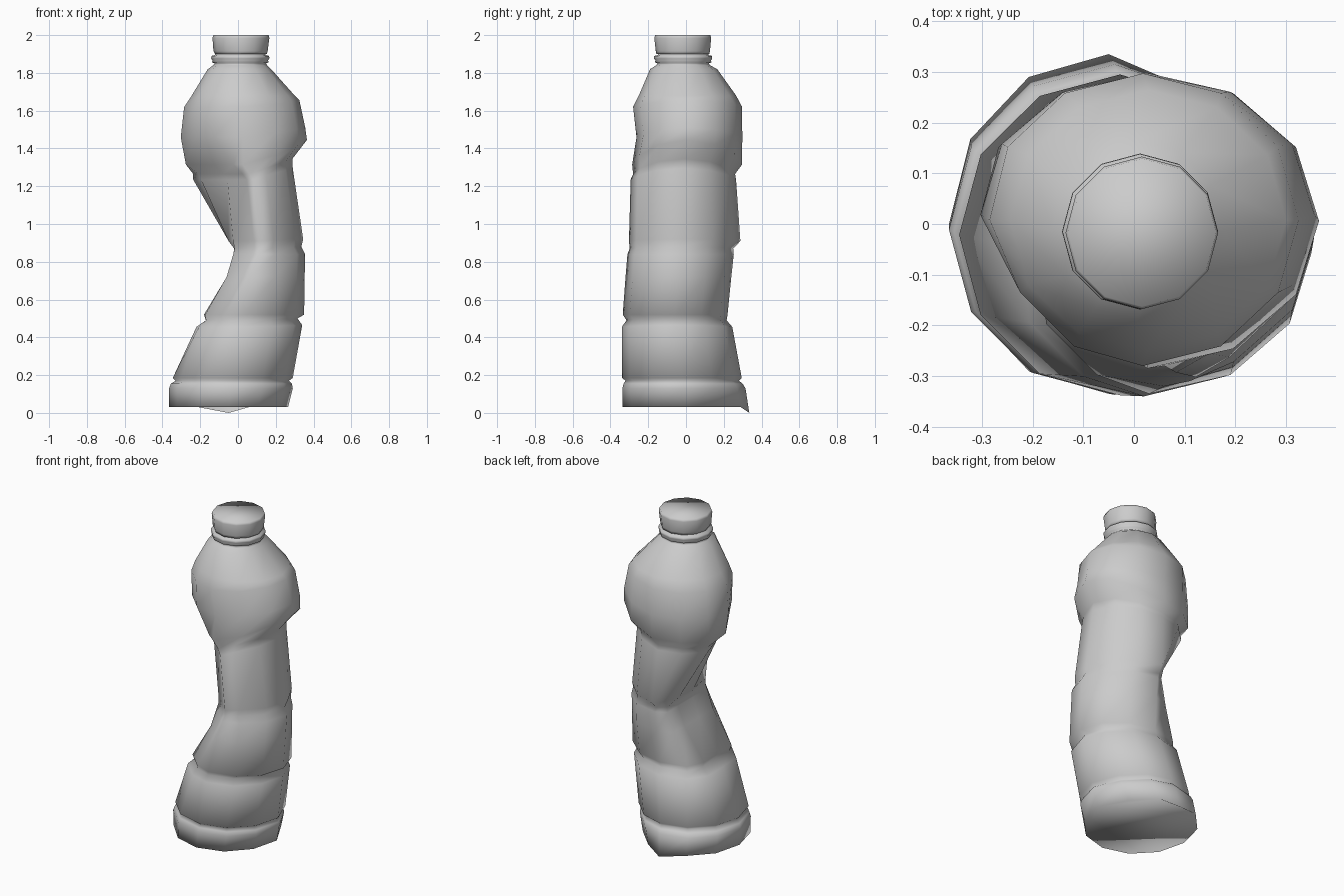
import bpy, bmesh, math

SIDES = 12


def ring(z, x0, x1, y0, y1, dent=None, lift=0.0, back=9.0):
    """12-sided elliptical section.
    dent = limits (x min, x+y min, y-x max) pushing the left side in,
    lift = rise of the right side, back = limit of x+y at the back right."""
    cx, cy, rx, ry = (x0 + x1) / 2, (y0 + y1) / 2, (x1 - x0) / 2, (y1 - y0) / 2
    pts = []
    for i in range(SIDES):
        a = math.tau * i / SIDES
        x, y = cx + rx * math.cos(a), cy + ry * math.sin(a)
        x = min(x, back - y)
        if dent:
            x = max(x, dent[0], dent[1] - y, y - dent[2])
        pts.append([x, y, z + lift * max(0.0, math.cos(a)) ** 1.4])
    return pts


def loft(name, rings):
    """Skin a stack of rings, close both ends and shade softly."""
    bm = bmesh.new()
    rows = [[bm.verts.new(p) for p in r] for r in rings]
    for a, b in zip(rows, rows[1:]):
        for i in range(SIDES):
            j = (i + 1) % SIDES
            bm.faces.new((a[i], a[j], b[j], b[i]))
    bm.faces.new(rows[0][::-1])
    bm.faces.new(rows[-1])
    for f in bm.faces:
        f.smooth = True
    mesh = bpy.data.meshes.new(name)
    bm.to_mesh(mesh)
    bm.free()
    ob = bpy.data.objects.new(name, mesh)
    bpy.context.collection.objects.link(ob)
    return ob


# Foot with a groove above it; one back corner is bent down to the floor
foot = [
    ring(0.03, -0.365, 0.265, -0.335, 0.335, back=0.345),
    ring(0.13, -0.365, 0.29, -0.337, 0.315, back=0.36),
    ring(0.155, -0.355, 0.285, -0.33, 0.30, back=0.355),
    ring(0.17, -0.33, 0.27, -0.32, 0.28, back=0.34),
]
foot[0][3][2] = 0.0

# Lower body leaning to the right, left side crushed towards the crease
lower = [
    ring(0.185, -0.345, 0.29, -0.338, 0.295, back=0.365),
    ring(0.455, -0.30, 0.34, -0.34, 0.245, (-0.22, -0.40, 0.39), 0.01, 0.385),
    ring(0.49, -0.285, 0.315, -0.315, 0.215, (-0.17, -0.36, 0.355), 0.01, 0.365),
    ring(0.52, -0.29, 0.35, -0.335, 0.22, (-0.18, -0.37, 0.375), 0.0, 0.39),
    ring(0.72, -0.28, 0.353, -0.32, 0.24, (-0.06, -0.26, 0.29), 0.0, 0.40),
    ring(0.84, -0.28, 0.355, -0.31, 0.253, (-0.025, -0.20, 0.25), 0.0, 0.405),
]

# Upper body, folded inward on the left
upper = [
    ring(0.87, -0.28, 0.335, -0.298, 0.25, (-0.02, -0.18, 0.245), 0.01, 0.395),
    ring(0.91, -0.28, 0.345, -0.302, 0.288, (-0.05, -0.18, 0.255), 0.01, 0.41),
    ring(1.235, -0.275, 0.29, -0.293, 0.265, (-0.275, -0.21, 0.385), 0.06, 0.37),
    ring(1.265, -0.275, 0.288, -0.28, 0.26, (-0.275, -0.22, 0.40), 0.08, 0.37),
]

# Bulging shoulder, higher on the right, with a dent at the front left
shoulder = [
    ring(1.315, -0.313, 0.365, -0.285, 0.297, (-0.31, -0.27, 0.455), 0.13),
    ring(1.46, -0.305, 0.356, -0.262, 0.298, (-0.303, -0.35, 0.45), 0.05),
    ring(1.62, -0.29, 0.325, -0.28, 0.297, (-0.285, -0.36, 0.43), 0.035),
    ring(1.68, -0.245, 0.30, -0.25, 0.265, (-0.245, -0.34, 0.38)),
    ring(1.82, -0.16, 0.175, -0.19, 0.165),
]

# Neck with two thin collars
neck = [ring(z, 0.012 - r, 0.012 + r, -0.015 - r, -0.015 + r) for z, r in
        ((1.84, 0.143), (1.85, 0.135), (1.856, 0.15), (1.866, 0.147),
         (1.876, 0.154), (1.89, 0.153), (1.894, 0.135), (1.915, 0.13))]

loft("bottle_body", foot + lower + upper + shoulder + neck)

# Screw cap, slightly wider at the top
loft("screw_cap", [
    ring(1.90, -0.122, 0.153, -0.157, 0.123),
    ring(1.915, -0.13, 0.157, -0.16, 0.127),
    ring(1.985, -0.135, 0.166, -0.168, 0.133),
    ring(2.0, -0.13, 0.162, -0.163, 0.129),
])
